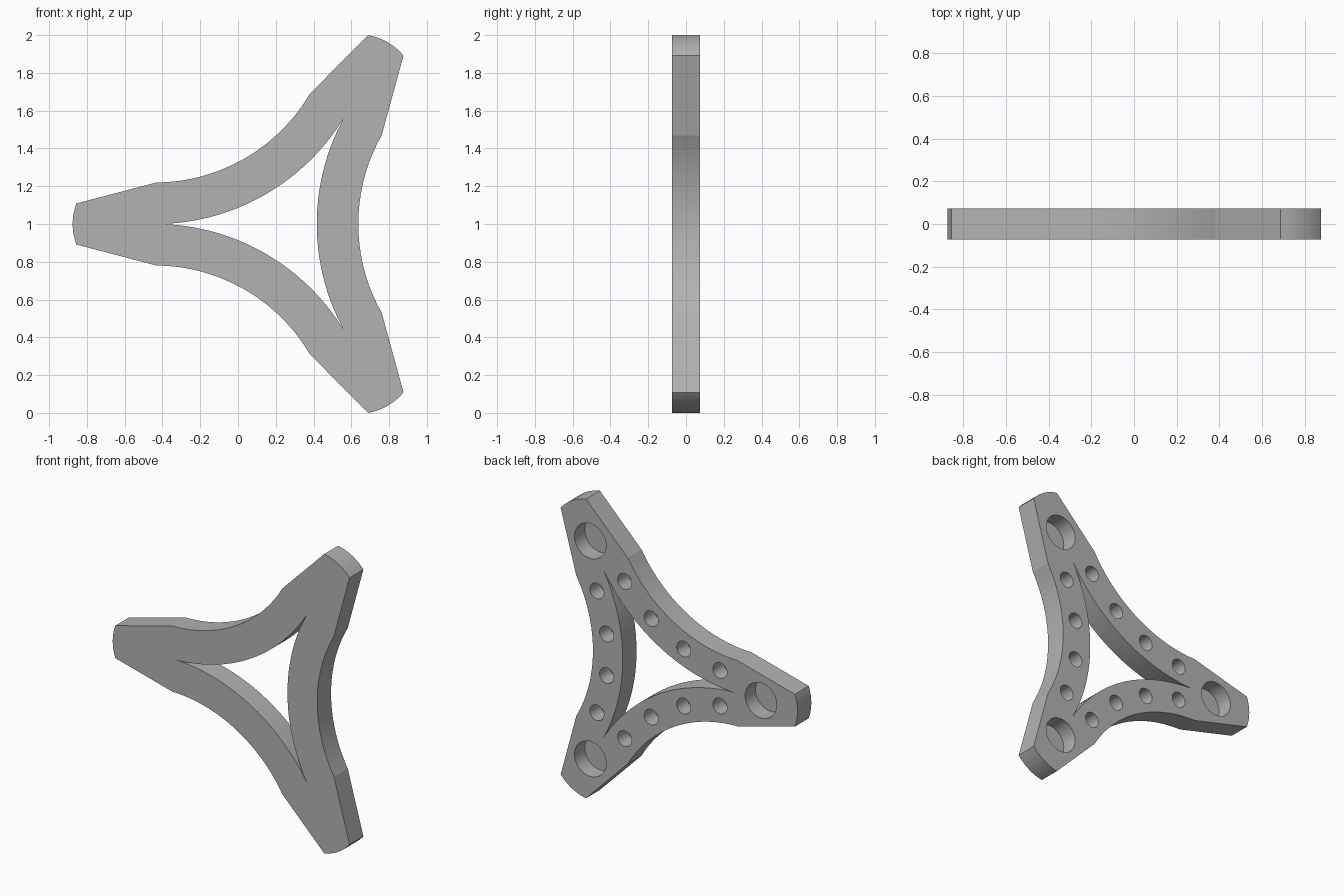
import bpy, bmesh
from math import sin, cos, pi, radians, sqrt

if "Cube" in bpy.data.objects:
    bpy.data.objects.remove(bpy.data.objects["Cube"], do_unlink=True)

CX, CZ = 0.236, 1.0          # hub of the three-fold symmetry
HALF = 0.073                 # half thickness
ARC = 1.354                  # hub to centre of each strut's arc
R_OUT, R_IN = 0.953, 1.173   # concave outer edge, inner edge
TIP, TIP_W = 1.092, 0.1085   # tip corner distance and half width
HOLE_DEPTH = 0.11

grey = bpy.data.materials.new("grey")
grey.use_nodes = True
grey.diffuse_color = (0.45, 0.45, 0.45, 1)
grey.node_tree.nodes["Principled BSDF"].inputs["Base Color"].default_value = (0.45, 0.45, 0.45, 1)


def place(u, v, turn):
    """Rotate a point about the hub by turn thirds."""
    a = turn * 2 * pi / 3
    return (CX + u * cos(a) - v * sin(a), CZ + u * sin(a) + v * cos(a))


def strut_arc(radius, limit, steps):
    """Arc bowed towards the hub, running upwards."""
    angles = [radians(limit * (2 * i / steps - 1)) for i in range(steps + 1)]
    return [(ARC - radius * cos(a), radius * sin(a)) for a in angles]


def prism(bm, points, y0, y1):
    front = [bm.verts.new((x, y0, z)) for x, z in points]
    back = [bm.verts.new((x, y1, z)) for x, z in points]
    bm.faces.new(front)
    bm.faces.new(back[::-1])
    n = len(points)
    for i in range(n):
        j = (i + 1) % n
        bm.faces.new((front[j], front[i], back[i], back[j]))


def make_object(name, bm):
    bmesh.ops.recalc_face_normals(bm, faces=bm.faces)
    mesh = bpy.data.meshes.new(name)
    bm.to_mesh(mesh)
    bm.free()
    mesh.materials.append(grey)
    obj = bpy.data.objects.new(name, mesh)
    bpy.context.collection.objects.link(obj)
    return obj


# Outer outline: concave strut edge, then a tapering arm with a rounded tip
outer, inner = [], []
tip_r = 0.31
tip_c = TIP - sqrt(tip_r ** 2 - TIP_W ** 2)
c60, s60 = cos(pi / 3), sin(pi / 3)
for turn in range(3):
    outer += [place(u, v, turn) for u, v in strut_arc(R_OUT, 29.5, 32)]
    for i in range(9):
        w = TIP_W * (i / 4 - 1)
        d = tip_c + sqrt(tip_r ** 2 - w ** 2)
        outer.append(place(d * c60 - w * s60, d * s60 + w * c60, turn))
    # Central opening: three arcs meeting in sharp cusps
    inner += [place(u, v, turn) for u, v in strut_arc(R_IN, 28.5, 40)]
    inner.append(place(0.668 * c60, 0.668 * s60, turn))

bm = bmesh.new()
prism(bm, outer, -HALF, HALF)
frame = make_object("three_arm_frame", bm)

# Cutters: central opening and blind holes sunk from the back
bm = bmesh.new()
prism(bm, inner, -0.2, 0.2)


def blind_hole(u, v, turn, radius, sides):
    ring = [place(u + radius * cos(2 * pi * i / sides),
                  v + radius * sin(2 * pi * i / sides), turn) for i in range(sides)]
    prism(bm, ring, HALF - HOLE_DEPTH, 0.2)


for turn in range(3):
    blind_hole(0.841 * c60, 0.841 * s60, turn, 0.117, 48)
    for deg in (-22.5, -7.5, 7.5, 22.5):
        a = radians(deg)
        mid = (R_OUT + R_IN) / 2
        blind_hole(ARC - mid * cos(a), mid * sin(a), turn, 0.052, 32)
cutter = make_object("hole_cutter", bm)
cutter.hide_render = True

mod = frame.modifiers.new("holes", 'BOOLEAN')
mod.operation = 'DIFFERENCE'
mod.solver = 'EXACT'
mod.object = cutter

# Bake the cuts and drop the cutter
bpy.context.view_layer.update()
depsgraph = bpy.context.evaluated_depsgraph_get()
cut_mesh = bpy.data.meshes.new_from_object(frame.evaluated_get(depsgraph))
frame.modifiers.clear()
frame.data = cut_mesh
bpy.data.objects.remove(cutter, do_unlink=True)

# Smooth curved walls, keep the rims and corners sharp
bpy.ops.object.select_all(action='DESELECT')
frame.select_set(True)
bpy.context.view_layer.objects.active = frame
bpy.ops.object.shade_smooth_by_angle(angle=radians(12))
